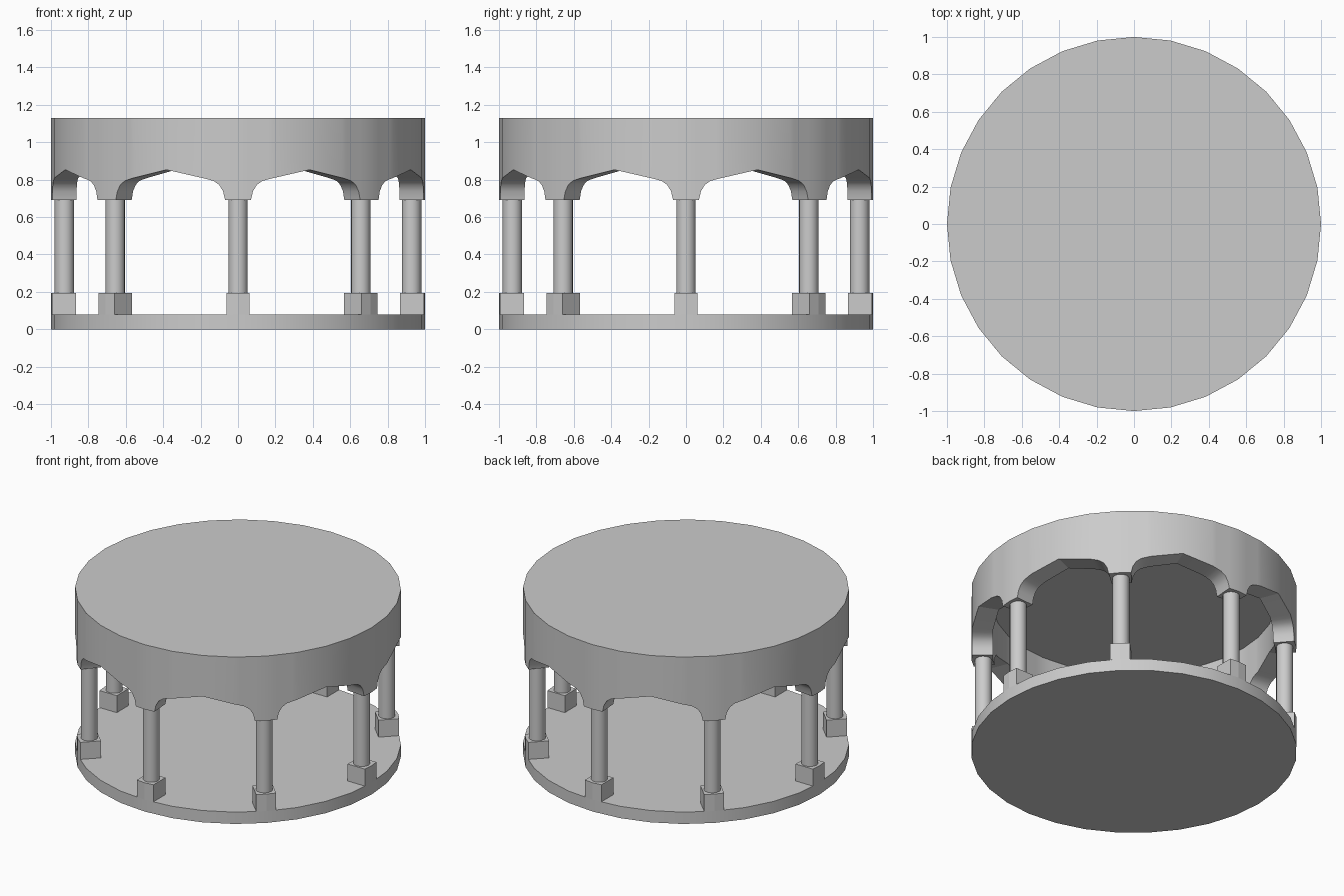
import bpy, bmesh, math

if "Cube" in bpy.data.objects:
    bpy.data.objects.remove(bpy.data.objects["Cube"])

COLUMNS = 8
SIDES = 32
STEP = 2 * math.pi / SIDES
INNER = 0.87          # inner wall as a fraction of the outer wall


def rim(a):
    """Radius of the 32-sided outline at angle a."""
    local = (a % STEP) - STEP / 2
    return math.cos(STEP / 2) / math.cos(local)


def polar(r, a, z):
    return (r * math.cos(a), r * math.sin(a), z)


def finish(bm, name, smooth=True):
    bmesh.ops.recalc_face_normals(bm, faces=bm.faces)
    me = bpy.data.meshes.new(name)
    bm.to_mesh(me)
    bm.free()
    ob = bpy.data.objects.new(name, me)
    bpy.context.collection.objects.link(ob)
    if smooth:
        bpy.ops.object.select_all(action='DESELECT')
        ob.select_set(True)
        bpy.context.view_layer.objects.active = ob
        bpy.ops.object.shade_smooth_by_angle(angle=math.radians(25))
    return ob


def prism(name, outline, z0, z1, smooth=True):
    bm = bmesh.new()
    low = [bm.verts.new((x, y, z0)) for x, y in outline]
    high = [bm.verts.new((x, y, z1)) for x, y in outline]
    bm.faces.new(low)
    bm.faces.new(high)
    n = len(outline)
    for i in range(n):
        j = (i + 1) % n
        bm.faces.new((low[i], low[j], high[j], high[i]))
    return finish(bm, name, smooth)


def circle(r, n, cx=0.0, cy=0.0, turn=0.0):
    return [(cx + r * math.cos(turn + 2 * math.pi * i / n),
             cy + r * math.sin(turn + 2 * math.pi * i / n)) for i in range(n)]


# Round floor
prism("base_disc", circle(1, SIDES), 0, 0.08)

# Pedestals (outer face follows the rim) and round shafts
for k in range(COLUMNS):
    a = 2 * math.pi * k / COLUMNS
    c, s = math.cos(a), math.sin(a)
    foot = [(0.865, -0.062), (0.994, -0.062), (1.0, 0), (0.994, 0.062), (0.865, 0.062)]
    prism(f"pedestal_{k}", [(r * c - t * s, r * s + t * c) for r, t in foot],
          0.08, 0.195, smooth=False)
    prism(f"column_shaft_{k}", circle(0.052, 16, 0.928 * c, 0.928 * s, a), 0.195, 0.692)

# Roof drum: arch profile from column centre to arch crown (degrees, height)
half = [(0, 0.692), (4.0, 0.692), (4.6, 0.738), (5.8, 0.772), (7.5, 0.793),
        (9.5, 0.803), (11.25, 0.81), (22.5, 0.853)]
bay = half + [(45 - d, z) for d, z in half[-2:0:-1]]
bm = bmesh.new()
loops = []
for k in range(COLUMNS):
    for d, z in bay:
        a = math.radians(45 * k + d)
        r = rim(a)
        loops.append([bm.verts.new(polar(r, a, 1.13)),
                      bm.verts.new(polar(r, a, z)),
                      bm.verts.new(polar(r * INNER, a, z)),
                      bm.verts.new(polar(r * INNER, a, 1.05))])
for i, p in enumerate(loops):
    q = loops[(i + 1) % len(loops)]
    for m in range(3):
        bm.faces.new((p[m], q[m], q[m + 1], p[m + 1]))
bm.faces.new([p[0] for p in loops])   # roof top
bm.faces.new([p[3] for p in loops])   # ceiling
finish(bm, "arched_roof")
